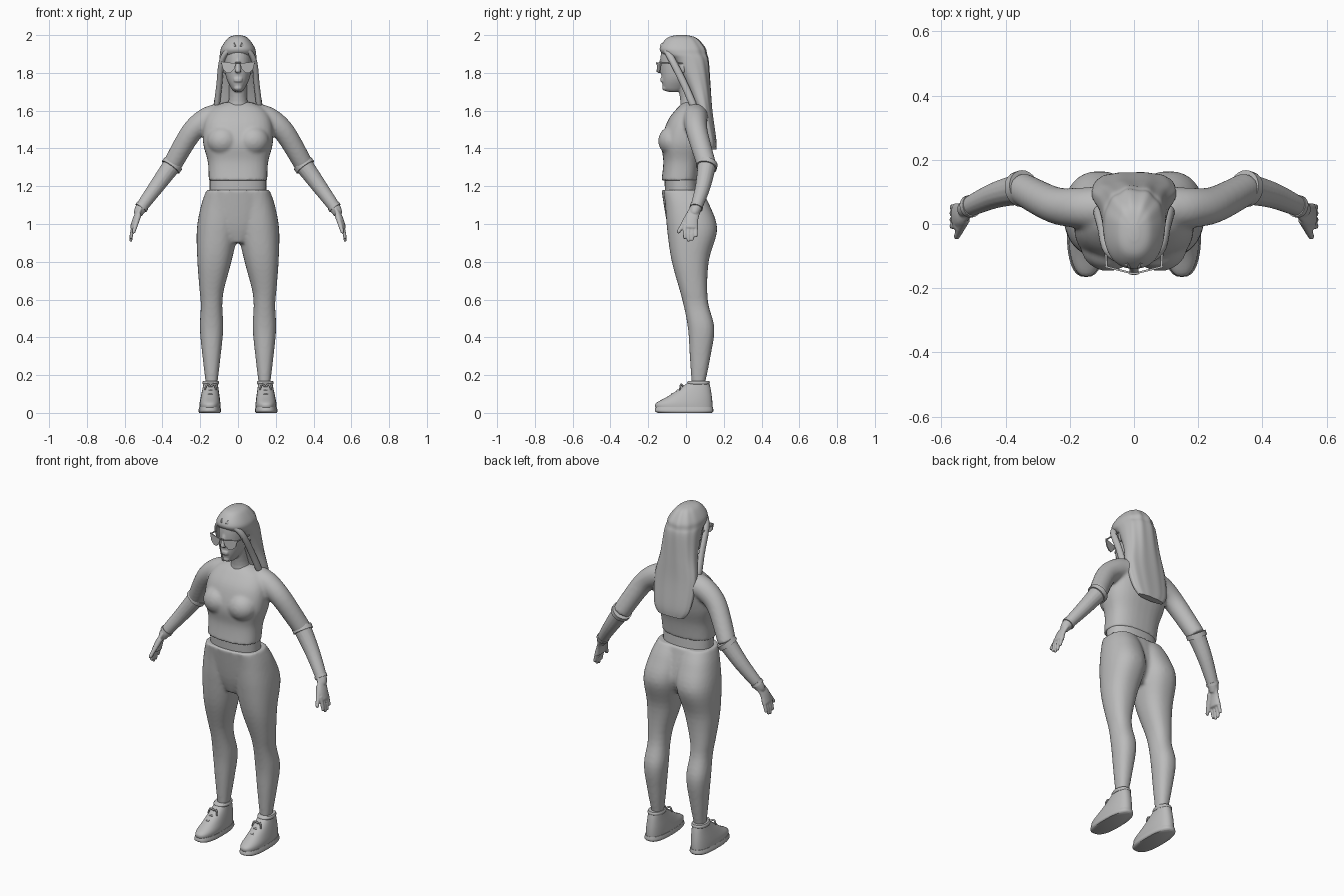
import bpy, bmesh, math
from mathutils import Vector

cube = bpy.data.objects.get("Cube")
if cube:
    bpy.data.objects.remove(cube)

colour = (0.5, 0.5, 0.5, 1)
grey = bpy.data.materials.new("plain_grey")
grey.use_nodes = True
grey.diffuse_color = colour
grey.node_tree.nodes["Principled BSDF"].inputs["Base Color"].default_value = colour


def spline(rows, steps=5):
    """Smooth in-between rows through the given rows."""
    out = []
    last = len(rows) - 1
    for i in range(last):
        before, start, end, after = [rows[max(0, min(last, i + k))] for k in (-1, 0, 1, 2)]
        for step in range(steps):
            t = step / steps
            row = []
            for a, b, c, d in zip(before, start, end, after):
                bend = 2 * a - 5 * b + 4 * c - d
                twist = 3 * (b - c) + d - a
                row.append(b + (t * (c - a) + t ** 2 * bend + t ** 3 * twist) / 2)
            out.append(row)
    return out + [list(rows[last])]


def bridge(bm, rings):
    """Join rings of points into a closed shell."""
    loops = [[bm.verts.new(point) for point in ring] for ring in rings]
    count = len(loops[0])
    faces = [bm.faces.new((low[i - 1], low[i], high[i], high[i - 1]))
             for low, high in zip(loops, loops[1:]) for i in range(count)]
    faces += [bm.faces.new(loops[0]), bm.faces.new(loops[-1])]
    bmesh.ops.recalc_face_normals(bm, faces=faces)


def stack(bm, rows, power=2.3, count=32, centre=lambda z: 0, ripple=0.0):
    """Level rounded sections: height, half width, front, back."""
    rings = []
    for z, half, front, back in spline(rows):
        ring = []
        for i in range(count):
            angle = math.tau * i / count
            c, s = math.cos(angle), math.sin(angle)
            wave = 1 + ripple * math.sin(11 * angle + 4 * z) * max(0, s)
            across = math.copysign(abs(c) ** (2 / power), c) * wave
            along = math.copysign(abs(s) ** (2 / power), s) * wave
            ring.append((centre(z) + half * across,
                         (front + back + (back - front) * along) / 2, z))
        rings.append(ring)
    bridge(bm, rings)


def tube(bm, path, thick, thin, flat=1.0, count=16, rounded=True):
    """Tapered limb along a path, flattened across, with a rounded tip."""
    points = [Vector(row) for row in spline(path)]
    last = len(points) - 1
    rings = []
    for i, point in enumerate(points):
        way = (points[min(i + 1, last)] - points[max(i - 1, 0)]).normalized()
        side = Vector((0, 1, 0))
        if abs(way.y) > 0.9:
            side = Vector((1, 0, 0))
        side = (side - way * side.dot(way)).normalized()
        other = way.cross(side)
        t = i / last
        radius = thick + (thin - thick) * t
        if rounded:
            radius *= min(1, 0.3 + math.sqrt(5 * (1 - t)))
        rings.append([point + side * radius * math.cos(math.tau * k / count)
                      + other * radius * flat * math.sin(math.tau * k / count)
                      for k in range(count)])
    bridge(bm, rings)


def ball(bm, centre, size):
    made = bmesh.ops.create_uvsphere(bm, u_segments=24, v_segments=16, radius=1)
    for vert in made["verts"]:
        vert.co = [c + p * s for c, p, s in zip(centre, vert.co, size)]


def finish(name, bm, mirror=False, voxel=0.0, smooth=3):
    """Make the object, mirror it and blend its overlapping shells."""
    mesh = bpy.data.meshes.new(name)
    bm.to_mesh(mesh)
    bm.free()
    mesh.materials.append(grey)
    part = bpy.data.objects.new(name, mesh)
    bpy.context.collection.objects.link(part)
    bpy.ops.object.select_all(action="DESELECT")
    bpy.context.view_layer.objects.active = part
    part.select_set(True)
    bpy.ops.object.shade_smooth_by_angle(angle=math.radians(50))
    if mirror:
        part.modifiers.new("mirror", "MIRROR").use_mirror_merge = False
    if voxel:
        blend = part.modifiers.new("blend", "REMESH")
        blend.mode = "VOXEL"
        blend.voxel_size = voxel
        blend.use_smooth_shade = True
        part.modifiers.new("soften", "SMOOTH").iterations = smooth


# Trousers: one leg with its buttock, mirrored and blended with the pelvis
bm = bmesh.new()
stack(bm, [(.15, .03, .03, .1), (.3, .048, .02, .13), (.45, .062, .01, .15),
           (.6, .058, -.02, .115), (.8, .09, -.075, .12), (.97, .11, -.1, .165),
           (1.1, .1, -.11, .125), (1.18, .08, -.12, .08)],
      centre=lambda z: .14 - max(0, z - .65) / 10)
stack(bm, [(.9, .05, -.07, .08), (1, .15, -.1, .12), (1.18, .16, -.13, .08)])
finish("trousers", bm, mirror=True, voxel=.009, smooth=5)

# Bare waist between trousers and top
bm = bmesh.new()
stack(bm, [(1.13, .15, -.11, .07), (1.27, .15, -.115, .06)])
finish("waist", bm)

# Top: torso, bust and sleeves
shoulder, elbow, wrist = (.17, .05, 1.55), (.35, .11, 1.31), (.51, .055, 1.09)
bm = bmesh.new()
stack(bm, [(1.23, .155, -.13, .065), (1.33, .16, -.12, .08), (1.43, .185, -.13, .11),
           (1.54, .18, -.1, .13), (1.61, .14, -.05, .12), (1.645, .07, -.01, .09)], power=2.5)
ball(bm, (.08, -.07, 1.44), (.085, .077, .08))
tube(bm, [(.1, .05, 1.57), shoulder, (.25, .06, 1.48), elbow], .07, .05, count=24, rounded=False)
finish("top", bm, mirror=True, voxel=.009, smooth=4)

# Turned cuffs at the elbow and the wrist
bm = bmesh.new()
slope = (Vector(wrist) - Vector(elbow)).normalized()
for joint, radius in ((elbow, .056), (wrist, .035)):
    middle = Vector(joint)
    length = slope * radius / 4
    tube(bm, [middle - length, middle, middle + length], radius, radius, count=24)
finish("cuffs", bm, mirror=True)

# Forearm, palm, fingers and thumb
bm = bmesh.new()
tube(bm, [elbow, (.43, .09, 1.2), wrist, (.53, .04, 1.05)], .05, .022, rounded=False)
tube(bm, [wrist, (.54, .03, 1.03), (.556, .025, .97)], .03, .042, flat=.45)
for finger, tip in enumerate((.92, .905, .91, .93)):
    y = .02 * finger - .007
    tube(bm, [(.55, y, 1), (.563, y, .95), (.568, y, tip)], .011, .008, count=10)
tube(bm, [(.525, .015, 1.05), (.54, -.015, 1), (.555, -.045, .95)], .016, .009, count=10)
finish("forearm_and_hand", bm, mirror=True, voxel=.0045, smooth=2)

# Head, neck, nose, lips, chin and ears
bm = bmesh.new()
stack(bm, [(1.7, .02, -.1, -.03), (1.72, .037, -.12, 0), (1.78, .064, -.13, .05),
           (1.88, .076, -.135, .09), (1.95, .065, -.12, .08), (1.985, .03, -.08, .04)], power=2.1)
stack(bm, [(1.57, .085, -.04, .1), (1.65, .05, -.03, .08), (1.76, .05, -.05, .07)], power=2)
tube(bm, [(0, -.128, 1.87), (0, -.138, 1.83), (0, -.145, 1.8)], .01, .016)
ball(bm, (0, -.11, 1.72), (.022, .016, .015))
for lip in (1.757, 1.768):
    ball(bm, (0, -.127, lip), (.024, .01, .006))
for side in (-1, 1):
    ball(bm, (side * .078, -.015, 1.83), (.014, .018, .034))
finish("head", bm, voxel=.005)

# Long hair falling down the back
bm = bmesh.new()
stack(bm, [(2, .014, -.05, 0), (1.985, .052, -.1, .055), (1.935, .088, -.138, .1),
           (1.9, .096, -.125, .11), (1.86, .1, -.07, .12), (1.73, .112, 0, .13),
           (1.6, .132, .05, .14), (1.45, .117, .1, .16), (1.395, .085, .12, .16)],
      count=66, ripple=.025)
finish("hair", bm)

# Locks parted at the crown and sweeping past the temples
bm = bmesh.new()
tube(bm, [(.01, -.12, 1.95), (.08, -.08, 1.88), (.1, -.005, 1.73), (.115, .05, 1.6)],
     .018, .02, flat=.8)
finish("side_locks", bm, mirror=True)

# Sunglasses: flat lenses, bridge and temples
bm = bmesh.new()
outline = [(.01, 1.85), (.02, 1.82), (.04, 1.8), (.06, 1.8), (.08, 1.82), (.09, 1.86)]
bridge(bm, [[(x, y + x / 4, z) for x, z in outline] for y in (-.158, -.152)])
tube(bm, [(0, -.155, 1.853), (.015, -.153, 1.853)], .004, .004, count=8)
tube(bm, [(.086, -.134, 1.855), (.09, -.01, 1.85)], .004, .004, count=8)
finish("sunglasses", bm, mirror=True)


# Shoes with sole, collar and tied laces
def foot(z):
    return .15 - z / 30


bm = bmesh.new()
stack(bm, [(.02, .055, -.158, .14), (.05, .055, -.16, .14), (.085, .05, -.1, .137),
           (.13, .042, -.03, .13), (.165, .036, .015, .122)], power=2.4, centre=foot)
finish("shoe", bm, mirror=True)
bm = bmesh.new()
stack(bm, [(0, .055, -.15, .136), (.01, .06, -.165, .145), (.03, .056, -.16, .142)],
      power=2.6, centre=foot)
finish("sole", bm, mirror=True)
bm = bmesh.new()
stack(bm, [(.15, .04, .01, .122), (.16, .044, .006, .126), (.17, .04, .014, .122)], centre=foot)
for lace in range(3):
    y, z = .03 * lace - .075, .02 * lace + .1
    ends = [(foot(z) + side * .028, y + .012, z - .012) for side in (-1, 1)]
    tube(bm, [ends[0], (foot(z), y, z), ends[1]], .005, .005, count=8)
for side in (-1, 1):
    knot = Vector((foot(z), y, z))
    loop = Vector((side * .02, -.012, .01))
    tube(bm, [knot, knot + loop, knot + loop * 1.5 - Vector((0, 0, .035))], .006, .004, count=8)
finish("collar_and_laces", bm, mirror=True)
